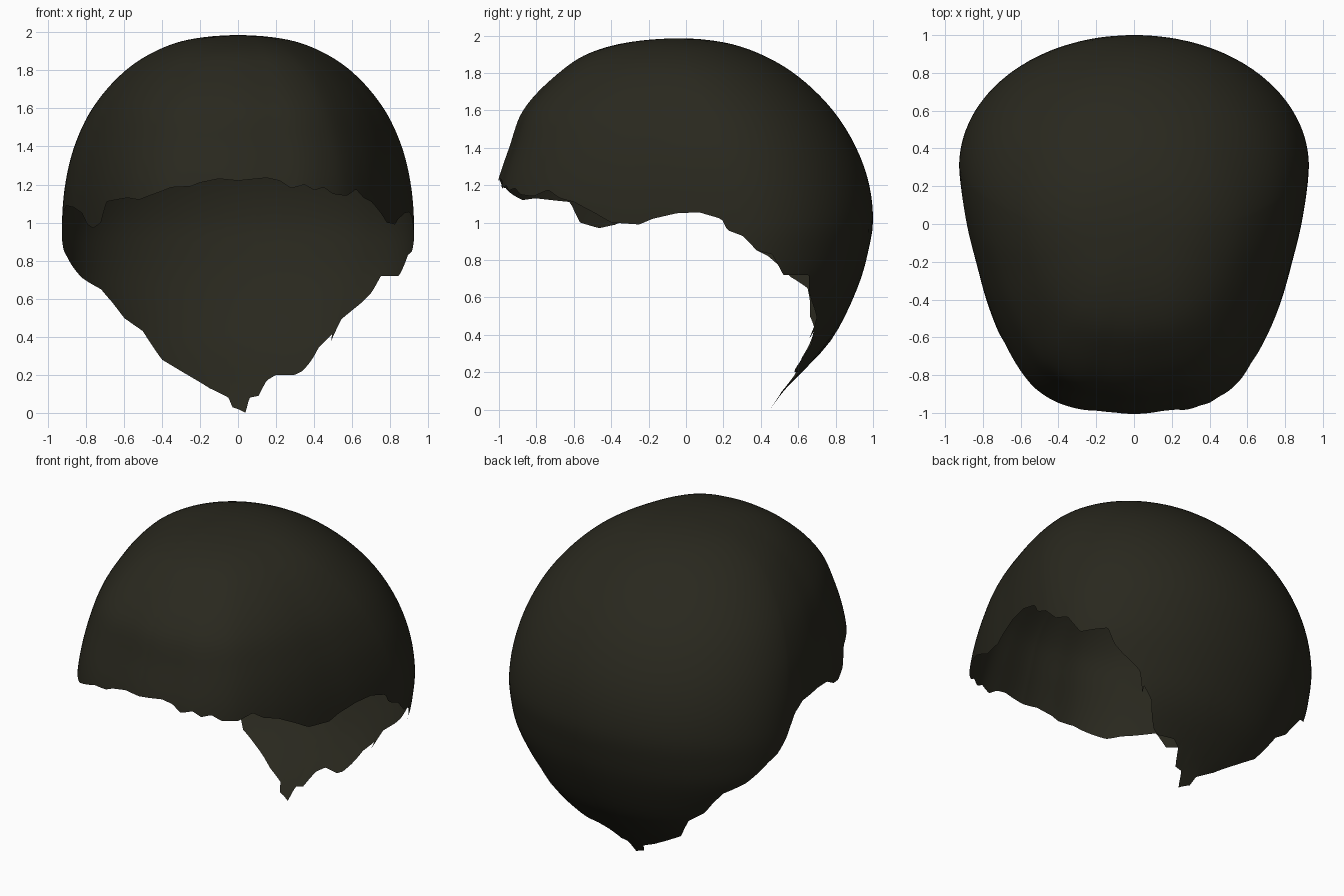
import bpy, bmesh, math

if "Cube" in bpy.data.objects:
    bpy.data.objects.remove(bpy.data.objects["Cube"])

TOP = 1.985
COLS, ROWS = 480, 44

# Horizontal sections: z, half width, front y, back y, y of widest point
SECTIONS = [
    (1.985, 0.00, -0.03, -0.03, -0.03), (1.96, 0.265, -0.33, 0.22, -0.02),
    (1.90, 0.435, -0.53, 0.40, 0.00), (1.80, 0.59, -0.68, 0.575, 0.04),
    (1.60, 0.765, -0.87, 0.785, 0.13), (1.40, 0.86, -0.945, 0.91, 0.20),
    (1.20, 0.908, -1.01, 0.98, 0.26), (1.00, 0.925, -1.04, 1.00, 0.30),
    (0.85, 0.92, -1.04, 0.975, 0.30), (0.70, 0.89, -1.04, 0.935, 0.30),
    (0.50, 0.79, -1.0, 0.85, 0.30), (0.35, 0.71, -0.9, 0.76, 0.30),
    (0.20, 0.60, -0.8, 0.62, 0.30), (0.10, 0.50, -0.7, 0.52, 0.30),
    (0.00, 0.42, -0.6, 0.45, 0.30)]

# Plan outline of the front half: angle in degrees, radius
FRONT_PLAN = [(0, 1), (13.5, .985), (23, .98), (33, .996), (43, 1.02), (54, 1.047),
              (61, 1.047), (68, 1.036), (78, 1.008), (90, 1)]
BACK_POWER = 2.03

# Ragged rim: (x, z) on front and back, (y, z) on the two sides
RIM_FRONT = [(-.82, 1.05), (-.79, .99), (-.76, .97), (-.72, 1.0), (-.69, 1.11),
             (-.58, 1.13), (-.52, 1.12), (-.4, 1.165), (-.35, 1.185), (-.25, 1.19),
             (-.2, 1.21), (-.1, 1.23), (0, 1.22), (.15, 1.235), (.22, 1.22),
             (.28, 1.18), (.35, 1.2), (.4, 1.17), (.45, 1.185), (.5, 1.15),
             (.57, 1.14), (.62, 1.175), (.66, 1.13), (.7, 1.11), (.75, 1.05)]
RIM_RIGHT = [(-.4, 1.0), (-.25, .99), (-.18, 1.02), (-.05, 1.05), (.07, 1.055),
             (.19, 1.02), (.22, .96), (.3, .93), (.38, .85), (.46, .83), (.52, .72)]
RIM_BACK = [(.75, .72), (.7, .63), (.65, .58), (.54, .49), (.5, .42), (.48, .36),
            (.42, .34), (.39, .28), (.34, .22), (.3, .2), (.2, .2), (.15, .17),
            (.11, .09), (.06, .08), (.04, 0), (0, .02), (-.03, .03), (-.05, .08),
            (-.15, .13), (-.3, .22), (-.4, .28), (-.5, .43), (-.6, .5),
            (-.66, .58), (-.72, .65), (-.82, .71)]
RIM_LEFT = [(-.1, 1.08), (.1, 1.09), (.2, 1.05), (.3, .93), (.38, .85), (.44, .82)]


def smooth(keys, vals, x):
    """Cubic interpolation through a few points."""
    n = len(keys)
    i = 0
    while i < n - 2 and x > keys[i + 1]:
        i += 1

    def slope(j):
        a, b = max(j - 1, 0), min(j + 1, n - 1)
        return (vals[b] - vals[a]) / (keys[b] - keys[a])
    h = keys[i + 1] - keys[i]
    t = min(max((x - keys[i]) / h, 0), 1)
    return ((2*t**3 - 3*t*t + 1) * vals[i] + (t**3 - 2*t*t + t) * h * slope(i)
            + (3*t*t - 2*t**3) * vals[i + 1] + (t**3 - t*t) * h * slope(i + 1))


DEPTH = [math.sqrt(TOP - s[0]) for s in SECTIONS]
COLUMNS = [[s[k] for s in SECTIONS] for k in range(1, 5)]


def section(z):
    d = math.sqrt(max(TOP - z, 0))
    return [smooth(DEPTH, c, d) for c in COLUMNS]


def plan_radius(u):
    s, c = math.sin(u), math.cos(u)
    if s >= 0:
        return (abs(c) ** BACK_POWER + s ** BACK_POWER) ** (-1 / BACK_POWER)
    return smooth([p[0] for p in FRONT_PLAN], [p[1] for p in FRONT_PLAN],
                  math.degrees(math.asin(min(1, -s))))


def surface(u, z):
    w, front, back, yc = section(z)
    k = 1 - 0.3 * min(max((z - 1.4) / 0.58, 0), 1)
    r = 1 + (plan_radius(u) - 1) * k
    ext = (back - yc) if math.sin(u) >= 0 else (yc - front)
    return (w * r * math.cos(u), yc + ext * r * math.sin(u), z)


def clamp(v):
    return max(-1, min(1, v))


def rim_angle(side, a, z):
    """Angle around the section at which a rim point lies."""
    w, front, back, yc = section(z)
    u = {'front': -1.5, 'back': 1.5, 'right': 0, 'left': math.pi}[side]
    for _ in range(12):
        r = plan_radius(u)
        if side in ('front', 'back'):
            u = math.acos(clamp(a / w / r)) * (1 if side == 'back' else -1)
        else:
            e = (back - yc) if a > yc else (yc - front)
            u = math.asin(clamp((a - yc) / e / r))
            if side == 'left':
                u = math.pi - u
    return u % (2 * math.pi)


rim = sorted((rim_angle(s, a, z), z)
             for s, pts in (('front', RIM_FRONT), ('right', RIM_RIGHT),
                            ('back', RIM_BACK), ('left', RIM_LEFT)) for a, z in pts)
rim = [(rim[-1][0] - 2 * math.pi, rim[-1][1])] + rim + [(rim[0][0] + 2 * math.pi, rim[0][1])]


def rim_height(u):
    for (a, za), (b, zb) in zip(rim, rim[1:]):
        if a <= u <= b:
            return za + (zb - za) * (u - a) / max(b - a, 1e-6)
    return rim[0][1]


# Open shell: columns rising from the ragged rim to the crown
bm = bmesh.new()
crown = bm.verts.new((0, -0.03, TOP))
grid = []
for i in range(COLS):
    u = 2 * math.pi * i / COLS
    z0 = rim_height(u)
    grid.append([])
    for j in range(ROWS):
        z = z0 + (TOP - z0) * math.sin(j / ROWS * math.pi / 2)
        grid[-1].append(bm.verts.new(surface(u, z)))
for i in range(COLS):
    a, b = grid[i], grid[(i + 1) % COLS]
    for j in range(ROWS - 1):
        bm.faces.new((a[j], b[j], b[j + 1], a[j + 1]))
    bm.faces.new((a[-1], b[-1], crown))
for f in bm.faces:
    f.smooth = True

mesh = bpy.data.meshes.new("cap_shell")
bm.to_mesh(mesh)
bm.free()
shell = bpy.data.objects.new("cap_shell", mesh)
bpy.context.collection.objects.link(shell)

mat = bpy.data.materials.new("dark olive")
mat.diffuse_color = (0.022, 0.021, 0.013, 1)
mat.use_nodes = True
mat.node_tree.nodes["Principled BSDF"].inputs["Base Color"].default_value = mat.diffuse_color
mesh.materials.append(mat)
